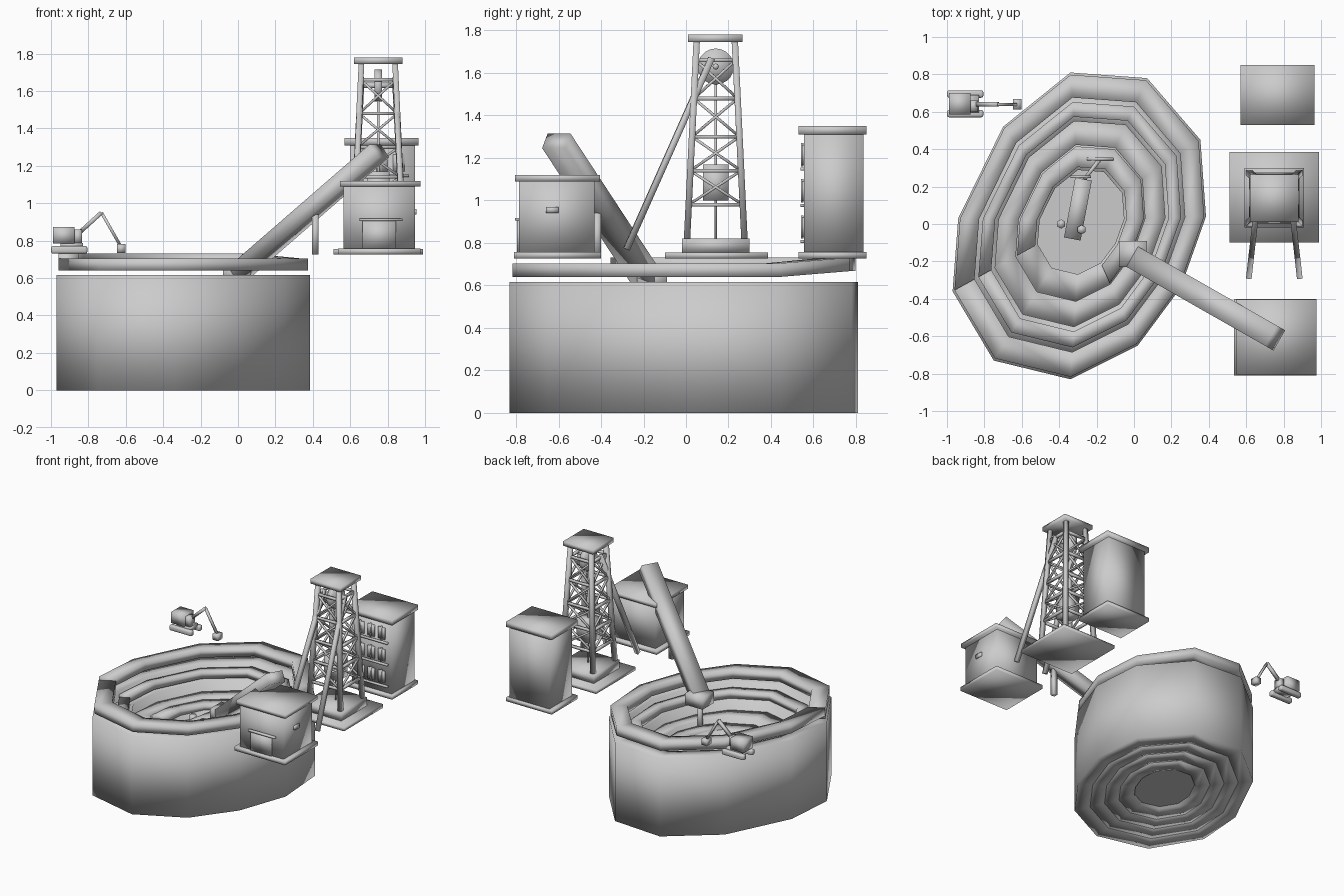
import bpy, bmesh, math
from mathutils import Vector, Matrix

if "Cube" in bpy.data.objects:
    bpy.data.objects.remove(bpy.data.objects["Cube"])

OUT = [(-.97, -.36), (-.94, .03), (-.70, .52), (-.34, .81), (.07, .78), (.355, .45),
       (.385, .04), (.25, -.34), (.02, -.65), (-.34, -.83), (-.75, -.73)]
C = Vector((-.28, .02))


def finish(bm, name, smooth=True):
    bmesh.ops.recalc_face_normals(bm, faces=bm.faces)
    me = bpy.data.meshes.new(name)
    bm.to_mesh(me)
    bm.free()
    for p in me.polygons:
        p.use_smooth = smooth
    ob = bpy.data.objects.new(name, me)
    bpy.context.collection.objects.link(ob)
    return ob


def box(name, x0, x1, y0, y1, z0, z1, smooth=True):
    bm = bmesh.new()
    m = Matrix.Translation(((x0+x1)/2, (y0+y1)/2, (z0+z1)/2)) @ Matrix.Diagonal((x1-x0, y1-y0, z1-z0, 1))
    bmesh.ops.create_cube(bm, size=1, matrix=m)
    return finish(bm, name, smooth)


def beam(name, a, b, w, h=None, sides=0):
    """Square bar (width w, thickness h) or round rod (diameter w) from a to b."""
    a, b = Vector(a), Vector(b)
    d = b - a
    up = Vector((0, 0, 1)) if abs(d.normalized().z) < .99 else Vector((0, 1, 0))
    z = d.normalized()
    x = up.cross(z).normalized()
    y = z.cross(x)
    m = Matrix.Translation((a + b)/2) @ Matrix((x, y, z)).transposed().to_4x4()
    bm = bmesh.new()
    if sides:
        bmesh.ops.create_cone(bm, cap_ends=True, segments=sides, radius1=w/2, radius2=w/2,
                              depth=d.length, matrix=m)
    else:
        bmesh.ops.create_cube(bm, size=1, matrix=m @ Matrix.Diagonal((w, h or w, d.length, 1)))
    return finish(bm, name)


def ring(name, s0, s1, z0, z1, lift=None, closed=True, ids=None):
    """Terrace band between two scaled copies of the pit outline."""
    ids = list(ids or range(len(OUT)))
    bm = bmesh.new()
    secs = []
    for i in ids:
        p = Vector(OUT[i % len(OUT)]) - C
        dz = lift(i) if lift else 0
        secs.append([bm.verts.new((*(C + p*s), z + dz))
                     for s, z in ((s0, z0), (s0, z1), (s1, z1), (s1, z0))])
    n = len(secs)
    for k in range(n if closed else n - 1):
        a, b = secs[k], secs[(k + 1) % n]
        for j in range(4):
            bm.faces.new((a[j], a[(j+1) % 4], b[(j+1) % 4], b[j]))
    if not closed:
        bm.faces.new(secs[0])
        bm.faces.new(secs[-1])
    return finish(bm, name)


# Pit: skirt, stepped terraces, floating rim with a step at its seam
ring("pit_skirt", 1, .83, 0, .615)
ring("terrace_upper", .83, .67, 0, .53)
ring("terrace_middle", .67, .51, 0, .45)
ring("terrace_ramp", .51, .34, 0, .40)
ring("pit_rim", .985, .83, .64, .704, lambda i: .027 if i <= 4 else 0, False, range(12))
ring("ramp_berm", .50, .36, .40, .45, lambda i: -.005*i, False, range(0, 9))
ring("upper_berm", .80, .70, .545, .60, lambda i: -.002*i, False, range(12))
bm = bmesh.new()
for z in (.02, .36):
    bm.faces.new([bm.verts.new((*(C + (Vector(p) - C)*.35), z)) for p in OUT])
finish(bm, "pit_floor", False)

# Small loader working on the pit floor
beam("loader_body", (-.33, -.08, .41), (-.27, .24, .41), .09, .06)
for x, y in ((-.39, .0), (-.28, -.03)):
    beam("loader_wheel", (x, y, .37), (x, y, .45), .05, sides=6)
box("loader_bar_front", -.25, -.11, .34, .355, .41, .44)
box("loader_bar_rear", -.34, -.23, .245, .26, .41, .44)
beam("loader_boom", (-.28, .22, .42), (-.18, .35, .43), .02)

# Conveyor with feed hopper and post
beam("conveyor", (.0, -.18, .625), (.755, -.61, 1.28), .125, .085)
box("feed_hopper", -.08, .07, -.23, -.09, .58, .67)
box("hopper_leg", -.03, .0, -.17, -.14, .36, .58)
box("conveyor_post", .395, .43, -.435, -.4, .727, .94)

# Ore building: base, walls, roof, door
box("ore_base", .535, .975, -.81, -.40, .727, .757)
box("ore_walls", .565, .945, -.785, -.43, .75, 1.095)
box("ore_roof", .545, .975, -.805, -.405, 1.09, 1.12)
box("ore_door", .665, .845, -.795, -.78, .757, .905)
box("ore_door_lintel", .65, .88, -.805, -.78, .905, .918)
box("ore_side_vent", .94, .955, -.66, -.6, .94, .97)

# Office building: base, walls, roof, three floors of windows
box("office_base", .57, .965, .53, .85, .727, .757)
box("office_walls", .60, .945, .555, .835, .75, 1.315)
box("office_roof", .57, .965, .53, .85, 1.31, 1.35)
for z in (.80, .97, 1.14):
    box("window_ledge", .63, .915, .54, .557, z, z + .014)
    for k in range(3):
        x = .65 + k*.09
        box("window", x, x + .06, .547, .557, z + .03, z + .12)
        box("window_mullion", x + .025, x + .035, .542, .552, z + .02, z + .13)

# Headframe: slab, plinth, tapered lattice tower
CX, CY, Z0, Z1 = .75, .14, .82, 1.745
box("headframe_slab", .51, .99, -.10, .385, .727, .755)
box("headframe_plinth", .59, .91, -.02, .30, .755, .82)


def corner(i, z):
    h = .135 + (.09 - .135)*(z - Z0)/(Z1 - Z0)
    sx, sy = ((-1, -1), (1, -1), (1, 1), (-1, 1))[i % 4]
    return CX + sx*h, CY + sy*h, z


levels = [.98, 1.14, 1.30, 1.48, 1.66]
for i in range(4):
    beam("tower_leg", corner(i, Z0), corner(i, Z1), .03)
    for z in levels:
        beam("tower_girt", corner(i, z), corner(i + 1, z), .018)
    for a, b in zip(levels, levels[1:]):
        beam("tower_brace", corner(i, a), corner(i + 1, b), .013)
        beam("tower_brace", corner(i + 1, a), corner(i, b), .013)
box("tower_roof", .62, .88, .01, .265, 1.745, 1.78)

# Winding wheel, rope, cage and raking back legs
beam("winding_wheel", (.73, CY, 1.63), (.77, CY, 1.63), .17, sides=20)
beam("wheel_axle", (.66, CY, 1.63), (.84, CY, 1.63), .03, sides=8)
beam("hoist_rope", (CX, CY, .82), (CX, CY, 1.63), .014, sides=6)
box("hoist_cage", .69, .81, .08, .20, 1.0, 1.17)
for s in (-1, 1):
    beam("back_leg", (CX + s*.09, .12, 1.67), (CX + s*.135, -.28, .77), .03)

# Excavator on the ground beside the pit
for y in (.57, .675):
    ob = box("excavator_track", -1.0, -.805, y, y + .04, .73, .772)
    bev = ob.modifiers.new("round", "BEVEL")
    bev.width, bev.segments = .012, 2
box("excavator_deck", -.95, -.83, .595, .69, .755, .787)
box("excavator_body", -.99, -.875, .585, .70, .785, .872)
box("excavator_cab", -.88, -.835, .60, .66, .785, .86)
beam("excavator_boom", (-.84, .64, .85), (-.73, .64, .95), .022)
beam("excavator_stick", (-.73, .64, .95), (-.63, .64, .775), .016)
box("excavator_bucket", -.648, -.602, .612, .668, .735, .782)
